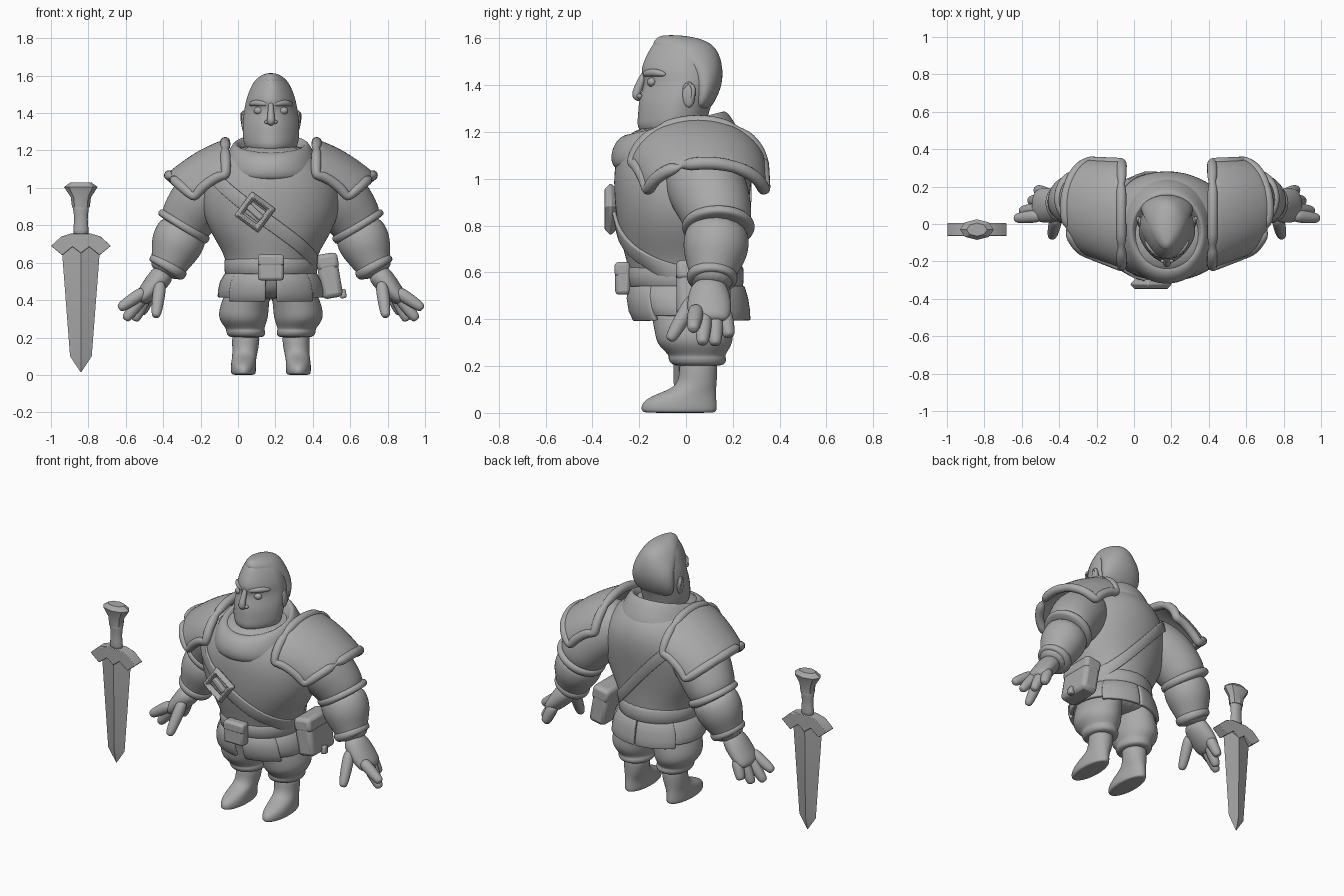
import bpy, bmesh
from math import sin, cos, pi, radians
from mathutils import Vector

if "Cube" in bpy.data.objects:
    bpy.data.objects.remove(bpy.data.objects["Cube"])

BODY = 0.176     # the figure stands to one side of the sword
SWORD = -0.84
grey = bpy.data.materials.new("clay_grey")
grey.use_nodes = True
grey.diffuse_color = (0.4, 0.4, 0.4, 1)
grey.node_tree.nodes["Principled BSDF"].inputs["Base Color"].default_value = (0.4, 0.4, 0.4, 1)


def finish(name, bm, x=BODY, mirror=False, subsurf=0, bevel=0, solid=0, angle=180):
    """Turn a bmesh into a finished object with its modifiers."""
    bmesh.ops.recalc_face_normals(bm, faces=bm.faces)
    me = bpy.data.meshes.new(name)
    bm.to_mesh(me)
    bm.free()
    me.materials.append(grey)
    ob = bpy.data.objects.new(name, me)
    ob.location.x = x
    bpy.context.collection.objects.link(ob)
    bpy.ops.object.select_all(action='DESELECT')
    ob.select_set(True)
    bpy.context.view_layer.objects.active = ob
    bpy.ops.object.shade_smooth_by_angle(angle=radians(angle))
    if mirror:
        ob.modifiers.new("mirror", 'MIRROR').use_mirror_merge = False
    if solid:
        m = ob.modifiers.new("thickness", 'SOLIDIFY')
        m.thickness, m.offset = solid, 0
    if bevel:
        m = ob.modifiers.new("bevel", 'BEVEL')
        m.width, m.segments = bevel, 2
    if subsurf:
        m = ob.modifiers.new("smooth", 'SUBSURF')
        m.levels = m.render_levels = subsurf
    return ob


def skin(rings, closed=True, loop=False):
    """Bridge rings of points into a surface, capped when it is an open tube."""
    bm = bmesh.new()
    vs = [[bm.verts.new(p) for p in r] for r in rings]
    n = len(vs[0])
    for a, b in zip(vs, vs[1:] + ([vs[0]] if loop else [])):
        for i in range(n if closed else n - 1):
            j = (i + 1) % n
            bm.faces.new((a[i], a[j], b[j], b[i]))
    if closed and not loop:
        bm.faces.new(vs[0])
        bm.faces.new(vs[-1])
    return bm


def oval(x, z, rx, yf, yb, n=20, tilt=0, taper=0):
    """Level ring from front yf to back yb; tilt lifts the back, taper narrows the front."""
    pts = []
    for i in range(n):
        a = 2 * pi * i / n
        c, s = cos(a), sin(a)
        pts.append(Vector((x + rx * c * (1 - taper * max(0, -s)),
                           (yf + yb) / 2 + (yb - yf) / 2 * s, z + tilt * s)))
    return pts


def stack(name, sections, n=20, tilt=0, taper=0, subsurf=2, **kw):
    return finish(name, skin([oval(*s, n, tilt, taper) for s in sections]), subsurf=subsurf, **kw)


def tube(name, path, n=10, loop=False, subsurf=2, **kw):
    """Round limb along a path of (x, y, z, radius)."""
    rings, m = [], len(path)
    for i, (x, y, z, r) in enumerate(path):
        a, b = (path[i - 1], path[(i + 1) % m]) if loop else (path[max(i - 1, 0)], path[min(i + 1, m - 1)])
        t = (Vector(b[:3]) - Vector(a[:3])).normalized()
        u = t.cross(Vector((0, 1, 0) if abs(t.y) < 0.9 else (1, 0, 0))).normalized()
        v = t.cross(u)
        rings.append([Vector((x, y, z)) + r * (u * cos(2 * pi * k / n) + v * sin(2 * pi * k / n)) for k in range(n)])
    return finish(name, skin(rings, loop=loop), subsurf=subsurf, **kw)


def block(name, at, size, tilt=0, bevel=0.015, **kw):
    bm = bmesh.new()
    bmesh.ops.create_cube(bm, size=1)
    bmesh.ops.scale(bm, vec=size, verts=bm.verts)
    ob = finish(name, bm, bevel=bevel, angle=40, **kw)
    ob.location = (BODY + at[0], at[1], at[2])
    ob.rotation_euler.y = tilt
    return ob


def ball(name, at, size, **kw):
    bm = bmesh.new()
    bmesh.ops.create_uvsphere(bm, u_segments=20, v_segments=12, radius=1)
    bmesh.ops.scale(bm, vec=size, verts=bm.verts)
    bmesh.ops.translate(bm, vec=at, verts=bm.verts)
    return finish(name, bm, **kw)


# Torso and cowl collar: (x, z, half width, front y, back y)
TORSO = [(0, .40, .2, -.17, .2), (0, .5, .23, -.225, .23), (0, .63, .242, -.25, .24), (0, .72, .3, -.277, .245),
         (0, .85, .37, -.304, .262), (0, 1.0, .375, -.314, .288), (0, 1.1, .32, -.3, .283),
         (0, 1.18, .25, -.26, .243), (0, 1.23, .18, -.19, .18)]
stack("torso", TORSO, n=24)
stack("cowl_collar", [(0, 1.08, .26, -.285, .24), (0, 1.1, .268, -.318, .25), (0, 1.15, .25, -.328, .235),
                      (0, 1.21, .222, -.305, .2), (0, 1.24, .2, -.265, .175), (0, 1.24, .182, -.225, .155),
                      (0, 1.2, .16, -.18, .13), (0, 1.15, .13, -.14, .1)], tilt=.05)

# Belt and its front pouch
stack("belt", [(0, .525, .235, -.23, .235), (0, .53, .25, -.25, .248), (0, .63, .252, -.258, .248),
               (0, .64, .235, -.24, .24)], n=32, subsurf=1)
block("belt_pouch", (0, -.27, .575), (.138, .065, .14))
block("belt_pouch_flap", (0, -.275, .613), (.14, .06, .058), bevel=.012)


# Diagonal strap wrapped round the torso, steeper across the back
def torso_point(a, offset):
    z = .85
    for _ in range(25):
        lo = max((k for k in range(len(TORSO) - 1) if TORSO[k][1] <= z), default=0)
        p, q = TORSO[lo], TORSO[lo + 1]
        f = (z - p[1]) / (q[1] - p[1])
        rx, yf, yb = (p[k] + (q[k] - p[k]) * f for k in (2, 3, 4))
        x = rx * cos(a)
        z = .4 * (.81 - (.93 + .2 * sin(a)) * x + offset) + .6 * z
    return Vector((x * 1.01, ((yf + yb) / 2 + (yb - yf) / 2 * sin(a)) * 1.01, z))


strap = [[torso_point(2 * pi * i / 40, o) for o in (-.045, .045)] for i in range(40)]
finish("chest_strap", skin(strap, closed=False, loop=True), solid=.016, bevel=.004, angle=50)

# Diamond buckle on the strap
frame = [(-.085 + .088 * cos(a + .15), -.322, .87 + .088 * sin(a + .15), .028) for a in (0, pi / 2, pi, 1.5 * pi)]
tube("strap_buckle", frame, n=4, loop=True, subsurf=0, bevel=.006, angle=40)
block("buckle_pin", (-.085, -.32, .87), (.1, .03, .035), tilt=.75, bevel=.008)

# Skirt panels hanging from the belt
for name, a0, a1, low in (("skirt_front", -84, -38, .395), ("skirt_side", -42, 42, .415), ("skirt_back", 38, 89, .395)):
    rows = []
    for t, rx, yf, yb in ((0, .235, -.232, .235), (.35, .262, -.24, .25), (.7, .272, -.232, .258), (1, .274, -.212, .26)):
        row = []
        for i in range(9):
            a = radians(a0 + (a1 - a0) * i / 8)
            grow = 1.02 if name != "skirt_side" else 1
            row.append(Vector((rx * cos(a) * grow, (yf + yb) / 2 + (yb - yf) / 2 * sin(a) * grow, .54 + (low - .54) * t)))
        rows.append(row)
    finish(name, skin(rows, closed=False), mirror=True, solid=.022, bevel=.006, angle=50)

# Hip pouch on the left side
block("hip_pouch", (.312, .075, .53), (.112, .23, .24), tilt=-.17, bevel=.025)
block("hip_pouch_flap", (.302, .075, .605), (.116, .234, .085), tilt=-.17, bevel=.02)
block("hip_pouch_toggle", (.385, .07, .435), (.035, .04, .05), tilt=-.17, bevel=.01)

# Legs: baggy trousers, rolled cuffs and boots
stack("trouser_leg", [(.1, .52, .11, -.17, .19), (.13, .42, .125, -.15, .2), (.147, .34, .136, -.135, .205),
                      (.147, .29, .13, -.125, .2), (.138, .245, .1, -.07, .165), (.135, .235, .108, -.08, .175),
                      (.132, .205, .1, -.065, .17), (.13, .2, .07, -.03, .13)], mirror=True)
stack("boot", [(.133, .25, .077, -.03, .135), (.135, .16, .073, -.028, .135), (.14, .11, .067, -.045, .13),
               (.145, .08, .066, -.13, .13), (.147, .05, .068, -.186, .132), (.147, .02, .068, -.195, .135),
               (.147, .003, .064, -.188, .13), (.147, 0, .05, -.16, .11)], mirror=True)

# Arms: sleeve, rolled cuff, forearm and wrist band
tube("sleeve", [(.18, .04, 1.08, .12), (.27, .06, 1.02, .17), (.37, .1, .94, .174), (.43, .13, .86, .157),
                (.47, .14, .795, .143), (.485, .14, .775, .1)], n=16, mirror=True)
tube("sleeve_cuff", [(.452, .138, .82, .135), (.458, .138, .81, .16), (.475, .138, .78, .16),
                     (.482, .138, .77, .13)], n=16, mirror=True)
tube("forearm", [(.45, .138, .81, .13), (.49, .13, .73, .146), (.515, .122, .67, .137), (.545, .112, .59, .1),
                 (.575, .105, .53, .085)], n=16, mirror=True)
tube("wrist_band", [(.537, .113, .605, .085), (.542, .113, .597, .112), (.56, .11, .56, .112),
                    (.566, .11, .552, .08)], n=16, mirror=True)

# Hands: flattened palm, four spread fingers and a thumb
palm = []
for x, y, z, thick, wide in ((.56, .1, .56, .06, .07), (.6, .098, .51, .066, .092), (.645, .1, .455, .058, .1),
                             (.69, .1, .405, .046, .092), (.705, .1, .39, .022, .06)):
    palm.append([Vector((x + thick * .8 * cos(a), y + wide * sin(a), z + thick * .6 * cos(a)))
                 for a in (2 * pi * i / 12 for i in range(12))])
finish("palm", skin(palm), mirror=True, subsurf=2)
for name, base, tip in (("index_finger", (.67, .045, .45), (.812, .03, .355)), ("middle_finger", (.675, .08, .43), (.78, .07, .295)),
                        ("ring_finger", (.665, .125, .43), (.73, .125, .29)), ("little_finger", (.645, .16, .44), (.695, .185, .325)),
                        ("thumb", (.59, .04, .5), (.615, -.07, .31))):
    b, t = Vector(base), Vector(tip)
    tube(name, [(*b.lerp(t, f), r) for f, r in ((0, .036), (.35, .038), (.7, .034), (.95, .028), (1.01, .014))], n=8, mirror=True)


# Pauldrons: curved plates with a raised rim
def plate(u, v):
    a = radians(85) * v
    d = (.235 + .165 * u) + .155 * u * cos(a)
    y = .048 + .04 * u + (.28 - .032 * u) * sin(a)
    z = (1.05 - .12 * u) + (.2 - .07 * u) * cos(a) + .022 * sin(pi * u)
    return Vector((d, y, z))


span = [i / 8 - 1 for i in range(17)]
finish("pauldron", skin([[plate(i / 6, v) for v in span] for i in range(7)], closed=False),
       mirror=True, solid=.03, subsurf=1)
edge = ([plate(.03, v) for v in span] + [plate(i / 6, .97) for i in range(1, 6)]
        + [plate(.97, v) for v in reversed(span)] + [plate(i / 6, -.97) for i in range(5, 0, -1)])
tube("pauldron_rim", [(*p, .03) for p in edge], n=8, loop=True, mirror=True, subsurf=1)

# Head
stack("head", [(0, 1.14, .12, -.13, .1), (0, 1.195, .125, -.19, .08), (0, 1.225, .145, -.212, .085),
               (0, 1.27, .153, -.206, .095), (0, 1.33, .154, -.204, .115), (0, 1.38, .15, -.188, .14),
               (0, 1.42, .144, -.178, .153), (0, 1.455, .138, -.192, .155), (0, 1.49, .128, -.188, .152),
               (0, 1.54, .11, -.163, .14), (0, 1.58, .08, -.14, .1), (0, 1.604, .045, -.11, .04),
               (0, 1.61, .02, -.09, -.01)], n=24, taper=.23)
stack("hair", [(0, 1.29, .1, .01, .095), (0, 1.33, .14, .015, .125), (0, 1.4, .146, .0, .156), (0, 1.47, .134, -.02, .159),
               (0, 1.53, .115, -.12, .146), (0, 1.577, .088, -.15, .116), (0, 1.604, .05, -.125, .05),
               (0, 1.614, .02, -.1, -.03)], taper=.2)
tube("nose", [(0, -.175, 1.46, .012), (0, -.19, 1.42, .017), (0, -.212, 1.37, .022), (0, -.212, 1.352, .023), (0, -.19, 1.337, .012)])
ball("nostril", (.021, -.198, 1.353), (.014, .012, .011), mirror=True)
ball("eye", (.066, -.146, 1.413), (.026, .02, .02), mirror=True)
tube("brow", [(.012, -.178, 1.447, .012), (.05, -.162, 1.452, .018), (.09, -.128, 1.455, .018), (.116, -.085, 1.445, .01)], mirror=True)
tube("lips", [(-.062, -.165, 1.31, .006), (-.03, -.188, 1.3, .013), (.03, -.188, 1.3, .013), (.062, -.165, 1.31, .006)])
ball("ear", (.145, .012, 1.36), (.014, .028, .055), mirror=True)
tube("ear_rim", [(.143, -.012, 1.375, .007), (.15, .0, 1.41, .01), (.156, .03, 1.405, .011), (.153, .036, 1.36, .01),
                 (.145, .01, 1.31, .008)], mirror=True)

# Sword: diamond blade, winged guard, grip and flared pommel
Y = -.03
stack("sword_blade", [(0, .7, .104, Y - .03, Y + .03), (0, .1, .058, Y - .022, Y + .022), (0, .015, .002, Y - .002, Y + .002)],
      n=4, subsurf=0, x=SWORD, angle=20)
half = [(0, .65), (.045, .685), (.1, .64), (.16, .69), (.105, .74), (.05, .757)]
outline = half + [(-x, z) for x, z in reversed(half[1:])]
guard = [[Vector((x, y, z)) for x, z in outline] for y in (-.065, .005)]
finish("sword_guard", skin(guard), x=SWORD, bevel=.004, angle=30)
stack("sword_grip", [(0, z, r, Y - r * .7, Y + r * .7) for z, r in ((.74, .042), (.77, .048), (.83, .037), (.89, .047), (.91, .05))],
      n=8, subsurf=1, x=SWORD)
stack("sword_pommel", [(0, .895, .047, Y - .035, Y + .035), (0, .95, .054, Y - .038, Y + .038), (0, 1.005, .09, Y - .055, Y + .055),
                       (0, 1.03, .055, Y - .035, Y + .035)], n=8, subsurf=0, x=SWORD, angle=30)
